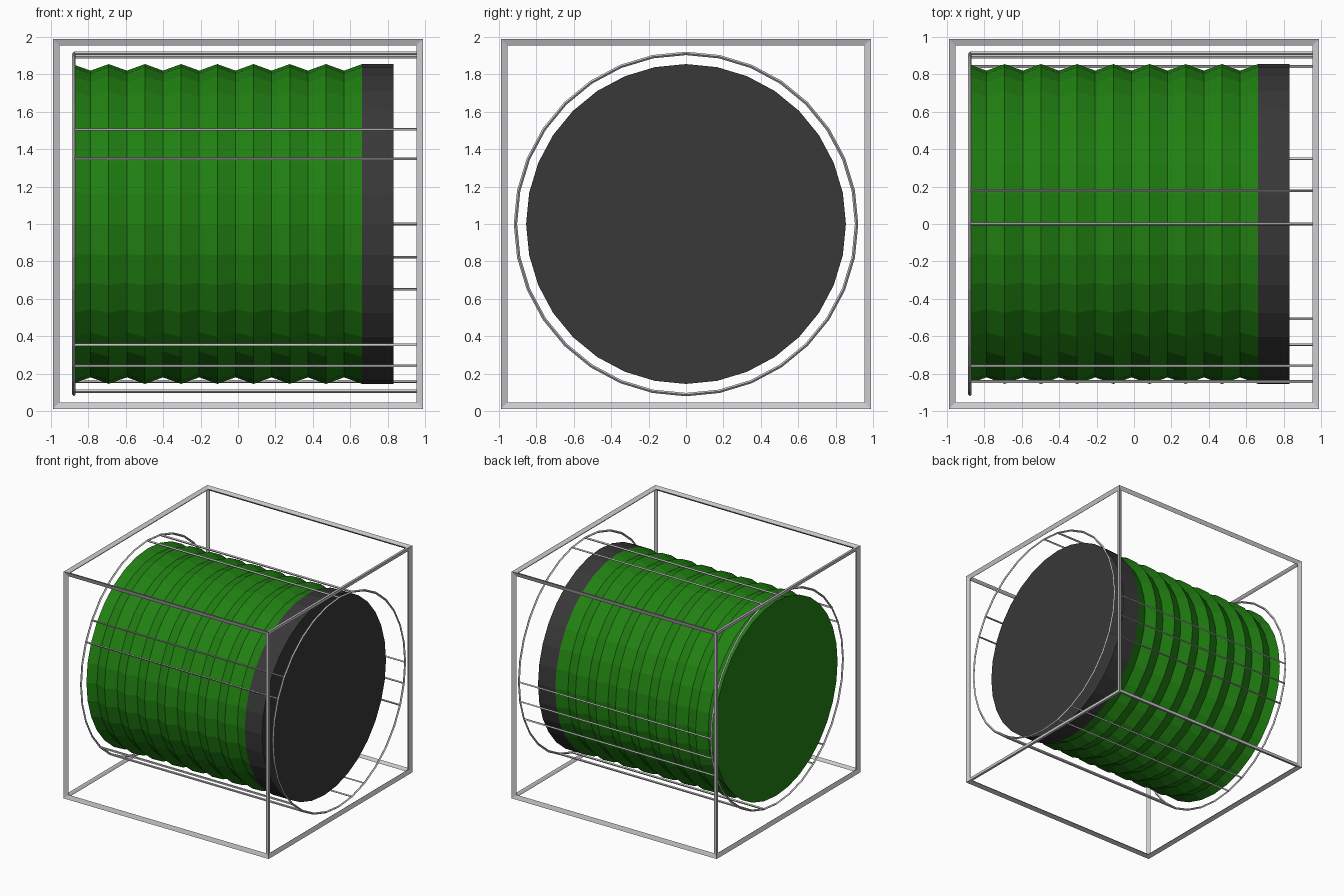
import bpy, bmesh
from math import sin, cos, radians, pi

if "Cube" in bpy.data.objects:
    bpy.data.objects.remove(bpy.data.objects["Cube"])

SEG = 32
CZ = 1.0  # height of the drum axis


def material(name, rgb):
    m = bpy.data.materials.new(name)
    m.diffuse_color = (*rgb, 1)
    m.use_nodes = True
    m.node_tree.nodes["Principled BSDF"].inputs["Base Color"].default_value = m.diffuse_color
    return m


def add_mesh(name, bm, mat=None):
    bmesh.ops.recalc_face_normals(bm, faces=bm.faces)
    me = bpy.data.meshes.new(name)
    bm.to_mesh(me)
    bm.free()
    ob = bpy.data.objects.new(name, me)
    bpy.context.collection.objects.link(ob)
    if mat:
        me.materials.append(mat)
    return ob


def revolve(name, profile, mat=None, closed=False):
    """Turn (x, radius) points around the x axis; open profiles get end caps."""
    bm = bmesh.new()
    loops = [[bm.verts.new((x, r * cos(2 * pi * i / SEG), CZ + r * sin(2 * pi * i / SEG)))
              for i in range(SEG)] for x, r in profile]
    pairs = list(zip(loops, loops[1:]))
    if closed:
        pairs.append((loops[-1], loops[0]))
    else:
        bm.faces.new(loops[0])
        bm.faces.new(loops[-1])
    for a, b in pairs:
        for i in range(SEG):
            j = (i + 1) % SEG
            bm.faces.new((a[i], a[j], b[j], b[i]))
    return add_mesh(name, bm, mat)


green = material("green", (0.015, 0.22, 0.006))
dark = material("dark", (0.04, 0.04, 0.04))

# Outer cube frame with mitred, sloping bars
T = 0.046
bm = bmesh.new()
bmesh.ops.create_cube(bm, size=2 - T)
bmesh.ops.translate(bm, verts=bm.verts, vec=(0, 0, CZ))
frame = add_mesh("cube_frame", bm)
wire = frame.modifiers.new("bars", 'WIREFRAME')
wire.thickness = T
wire.offset = 0
wire.use_even_offset = True

# Ribbed drum: zigzag profile, cut flat at the left end
ribs = [(-0.87, 0.849)]
ribs += [(-0.788 + 0.0968 * i, 0.855 if i % 2 else 0.82) for i in range(16)]
revolve("ribbed_drum", ribs, green)

# Dark end band
revolve("end_band", [(0.664, 0.855), (0.831, 0.855)], dark)

# Thin rings at both ends of the cage
X0, X1, R, W = -0.878, 0.976, 0.912, 0.009
for name, x in (("left_ring", X0), ("right_ring", X1)):
    revolve(name, [(x - W, R), (x, R + W), (x + W, R), (x, R - W)], closed=True)

# Rods between the rings, in groups around the drum
for k, step in enumerate((-2, -1, 0, 7, 8, 13, 14, 20, 21, 25, 26)):
    a = step * 2 * pi / SEG
    bm = bmesh.new()
    ends = []
    for x in (X0, X1):
        pts = [(R + W, 0), (R, W * 0.8), (R - W, 0), (R, -W * 0.8)]
        ends.append([bm.verts.new((x, r * cos(a) - t * sin(a), CZ + r * sin(a) + t * cos(a)))
                     for r, t in pts])
    for i in range(4):
        j = (i + 1) % 4
        bm.faces.new((ends[0][i], ends[0][j], ends[1][j], ends[1][i]))
    for e in ends:
        bm.faces.new(e)
    add_mesh(f"cage_rod_{k + 1}", bm)
